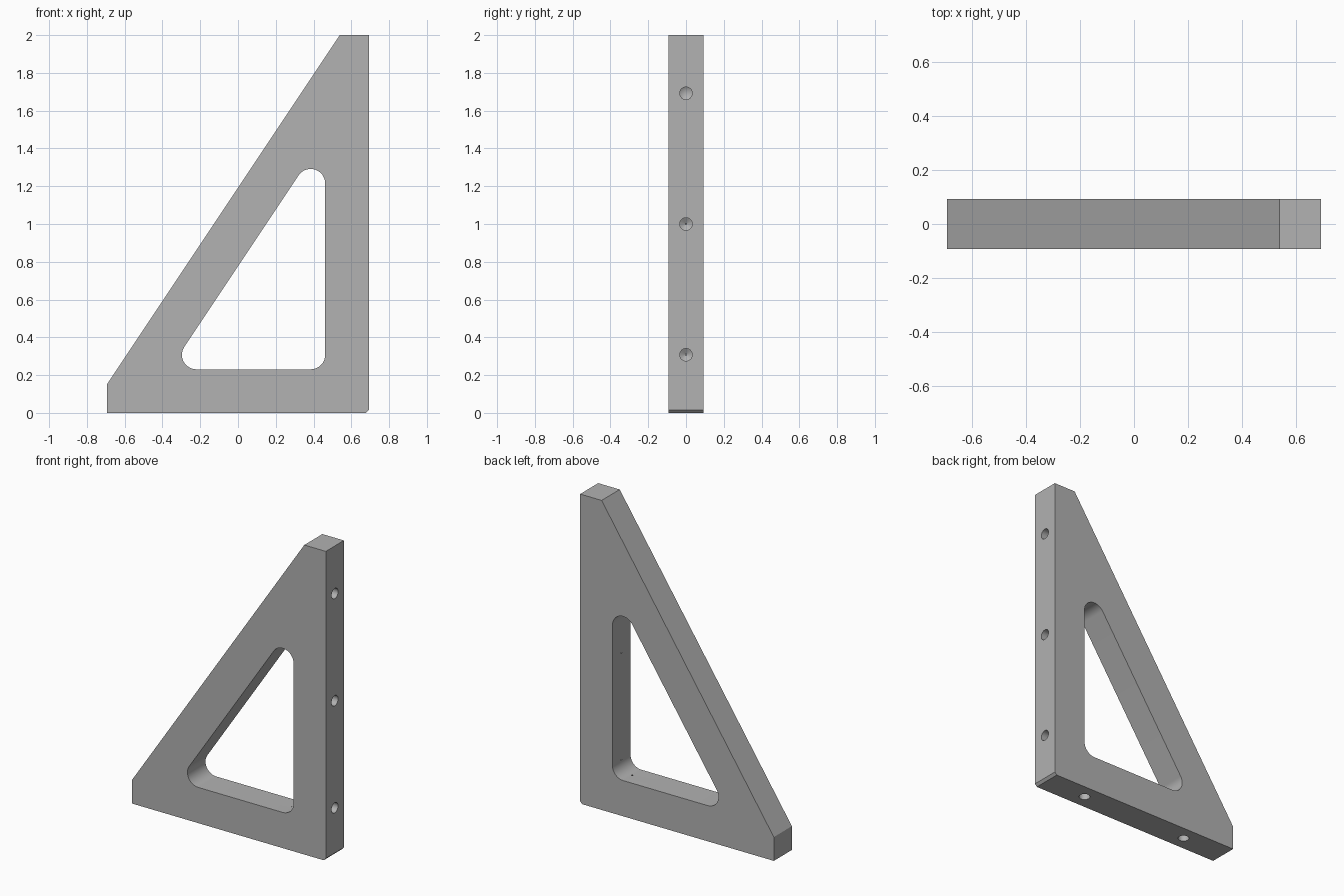
import bpy, bmesh
from math import cos, sin, atan2, radians, pi
from mathutils import Matrix, Vector

cube = bpy.data.objects.get("Cube")
if cube:
    bpy.data.objects.remove(cube, do_unlink=True)

U = 1 / 13            # design unit: bracket is 18 x 2.4 x 26 units
HALF = 1.2            # half thickness
WALL = 3              # frame width
FILLET = 1            # window corner radius

metal = bpy.data.materials.new("grey metal")
metal.use_nodes = True
grey = (0.445, 0.445, 0.445, 1)
metal.diffuse_color = grey
metal.node_tree.nodes["Principled BSDF"].inputs["Base Color"].default_value = grey


def make_object(name, bm):
    bmesh.ops.recalc_face_normals(bm, faces=bm.faces)
    bmesh.ops.scale(bm, vec=(U, U, U), verts=bm.verts)
    mesh = bpy.data.meshes.new(name)
    bm.to_mesh(mesh)
    bm.free()
    mesh.materials.append(metal)
    obj = bpy.data.objects.new(name, mesh)
    bpy.context.collection.objects.link(obj)
    return obj


def prism(name, outline, half):
    """Extrude an (x, z) outline through the thickness."""
    bm = bmesh.new()
    face = bm.faces.new([bm.verts.new((x, -half, z)) for x, z in outline])
    new = bmesh.ops.extrude_face_region(bm, geom=[face])["geom"]
    moved = [v for v in new if isinstance(v, bmesh.types.BMVert)]
    bmesh.ops.translate(bm, vec=(0, 2 * half, 0), verts=moved)
    return make_object(name, bm)


def drill(name, start, direction):
    """Blind hole with a conical tip, entering the part at start."""
    radius, depth, n = 0.43, 3.03, 32
    tip = radius * 0.6
    bm = bmesh.new()
    profile = [(radius, -0.5), (radius, depth - tip)]
    rings = [[bm.verts.new((r * cos(2 * pi * i / n), r * sin(2 * pi * i / n), h))
              for i in range(n)] for r, h in profile]
    apex = bm.verts.new((0, 0, depth))
    bm.faces.new(rings[0])
    for i in range(n):
        j = (i + 1) % n
        bm.faces.new((rings[0][i], rings[0][j], rings[1][j], rings[1][i]))
        bm.faces.new((rings[1][i], rings[1][j], apex))
    turn = Vector((0, 0, 1)).rotation_difference(Vector(direction)).to_matrix().to_4x4()
    bmesh.ops.transform(bm, matrix=Matrix.Translation(start) @ turn, verts=bm.verts)
    return make_object(name, bm)


# Bracket body with a sloping edge and a small chamfer at the square corner
bracket = prism("angle_bracket", [(-9, 0), (8.8, 0), (9, 0.2), (9, 26), (7, 26), (-9, 2)], HALF)

# Rounded triangular window, parallel to the outer edges
slope = atan2(24, 16)
inset = WALL + FILLET
left = -9 + (inset - 2) / 1.5 + inset / sin(slope)
right = 9 - inset
top = inset + (right - left) * 1.5
normal = slope + pi / 2
corners = [((right, inset), -pi / 2, 0),
           ((right, top), 0, normal),
           ((left, inset), normal, 1.5 * pi)]
window = []
for (cx, cz), a0, a1 in corners:
    steps = max(8, round((a1 - a0) / radians(7.5)))
    for i in range(steps + 1):
        a = a0 + (a1 - a0) * i / steps
        window.append((cx + FILLET * cos(a), cz + FILLET * sin(a)))
cutters = [prism("window_cutter", window, HALF + 1)]

# Mounting holes in the upright edge and the base
for z in (4, 13, 22):
    cutters.append(drill("upright_hole_cutter", (9, 0, z), (-1, 0, 0)))
for x in (-5, 5):
    cutters.append(drill("base_hole_cutter", (x, 0, 0), (0, 0, 1)))

bpy.ops.object.select_all(action="DESELECT")
bpy.context.view_layer.objects.active = bracket
bracket.select_set(True)
for cutter in cutters:
    cutter.hide_render = True
    mod = bracket.modifiers.new("cut", "BOOLEAN")
    mod.operation = "DIFFERENCE"
    mod.solver = "EXACT"
    mod.object = cutter
    bpy.ops.object.modifier_apply(modifier=mod.name)
    bpy.data.objects.remove(cutter, do_unlink=True)

bpy.ops.object.shade_smooth_by_angle(angle=radians(25))
